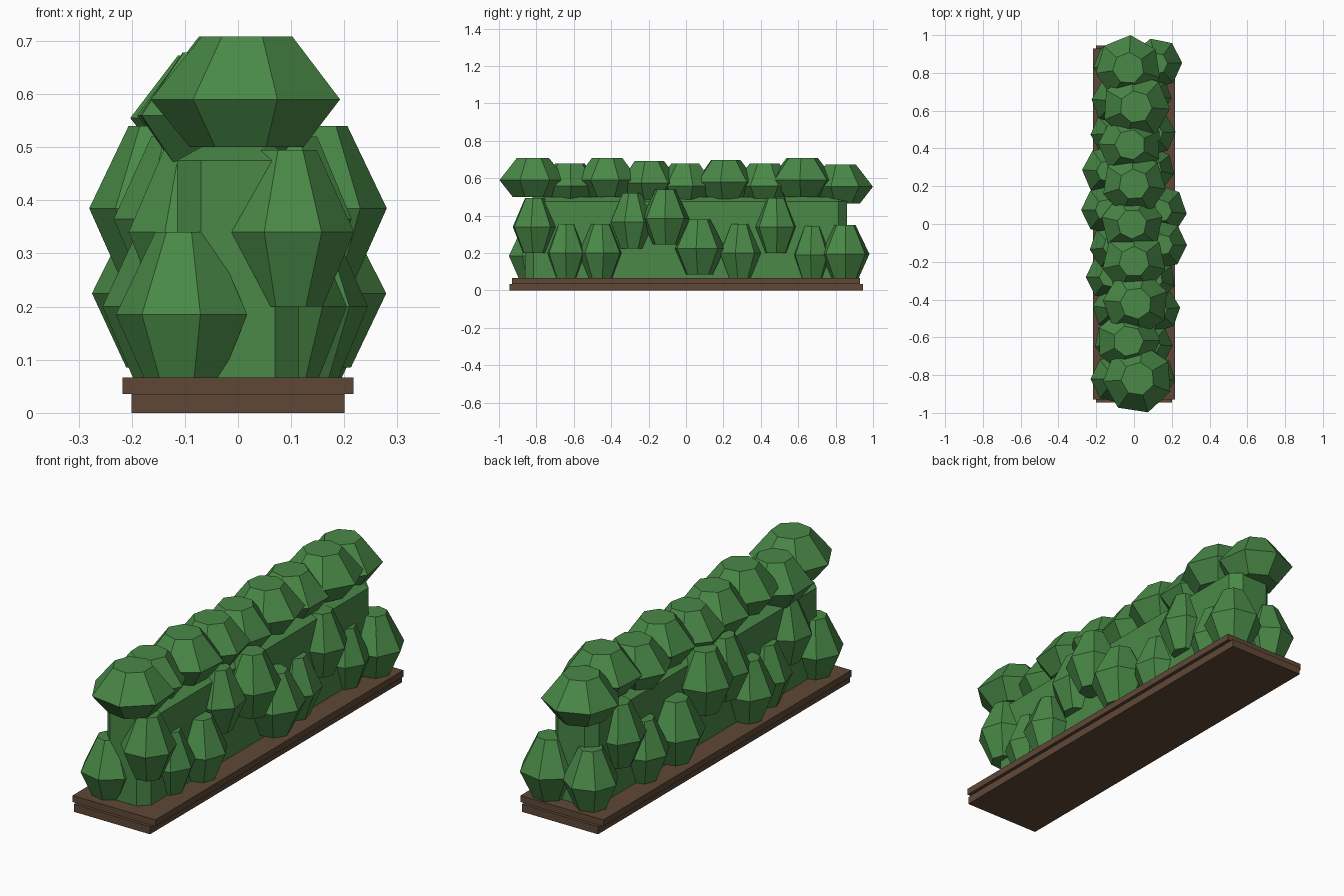
import bpy, bmesh
from math import radians, sin, cos, tau

cube = bpy.data.objects.get("Cube")
if cube:
    bpy.data.objects.remove(cube, do_unlink=True)


def material(name, colour):
    m = bpy.data.materials.new(name)
    m.use_nodes = True
    m.diffuse_color = (*colour, 1)
    m.node_tree.nodes["Principled BSDF"].inputs["Base Color"].default_value = (*colour, 1)
    return m


leaf = material("leaf green", (0.067, 0.25, 0.063))
wood = material("planter brown", (0.115, 0.064, 0.037))


def finish(name, bm, mat):
    bmesh.ops.recalc_face_normals(bm, faces=bm.faces)
    mesh = bpy.data.meshes.new(name)
    bm.to_mesh(mesh)
    bm.free()
    mesh.materials.append(mat)
    ob = bpy.data.objects.new(name, mesh)
    bpy.context.collection.objects.link(ob)
    return ob


def loft(name, rings, mat):
    """Skin a stack of equal-sized point rings and cap both ends."""
    bm = bmesh.new()
    loops = [[bm.verts.new(p) for p in ring] for ring in rings]
    n = len(loops[0])
    for a, b in zip(loops, loops[1:]):
        for i in range(n):
            j = (i + 1) % n
            bm.faces.new((a[i], a[j], b[j], b[i]))
    bm.faces.new(loops[0])
    bm.faces.new(loops[-1])
    return finish(name, bm, mat)


def slab(name, hx, hy, z0, z1):
    rect = [(-hx, -hy), (hx, -hy), (hx, hy), (-hx, hy)]
    return loft(name, [[(x, y, z) for x, y in rect] for z in (z0, z1)], wood)


def octagon(hx, hy, c, z):
    return [(x, y, z) for x, y in (
        (c - hx, -hy), (hx - c, -hy), (hx, c - hy), (hx, hy - c),
        (hx - c, hy), (c - hx, hy), (-hx, hy - c), (-hx, c - hy))]


def clump(name, x, y, z, r, phase, up, down, top, bottom):
    """Seven-sided faceted leaf clump, widest at height z."""
    angles = [radians(phase - 90) + tau * i / 7 for i in range(7)]
    rings = [[(x + r * k * cos(a), y + r * k * sin(a), z + dz) for a in angles]
             for dz, k in ((-down, bottom), (0, 1), (up, top))]
    return loft(name, rings, leaf)


# Planter base: two stacked boards
slab("base_board", 0.2, 0.945, 0, 0.036)
slab("base_lip", 0.217, 0.93, 0.036, 0.067)

# Inner hedge body with chamfered corners and top edge
loft("hedge_core", [octagon(0.115, 0.86, 0.045, 0.067),
                    octagon(0.115, 0.86, 0.045, 0.475),
                    octagon(0.07, 0.815, 0.025, 0.5)], leaf)

# Crown clumps along the ridge: x, y, widest height, radius, phase
crown = [
    (0.02, -0.82, 0.59, 0.185, 17), (-0.03, -0.62, 0.56, 0.17, 40),
    (0.01, -0.42, 0.59, 0.175, 8), (0, -0.2, 0.575, 0.17, 25),
    (-0.01, 0, 0.56, 0.165, 0), (0, 0.21, 0.58, 0.17, 30),
    (-0.02, 0.42, 0.56, 0.17, 12), (0.01, 0.62, 0.59, 0.18, 35),
    (-0.03, 0.825, 0.555, 0.175, 22)]
for i, (x, y, z, r, p) in enumerate(crown):
    clump(f"crown_clump_{i + 1}", x, y, z, r, p, 0.118, 0.09, 0.48, 0.6)

# Side clumps: x, y, widest height, radius, phase
left = [
    (0.095, -0.81, 0.34, 0.125, 30), (0.09, -0.64, 0.2, 0.115, 37),
    (0.125, -0.455, 0.2, 0.12, 45), (0.1, -0.29, 0.365, 0.12, 20),
    (0.15, -0.11, 0.385, 0.13, 38), (0.14, 0.07, 0.225, 0.14, 32),
    (0.095, 0.29, 0.2, 0.12, 26), (0.1, 0.48, 0.34, 0.12, 42),
    (0.09, 0.675, 0.19, 0.11, 34), (0.12, 0.85, 0.195, 0.135, 40)]
right = [
    (-0.1, -0.82, 0.185, 0.13, 13), (-0.09, -0.62, 0.34, 0.12, 28),
    (-0.1, -0.45, 0.2, 0.12, 5), (-0.13, -0.28, 0.2, 0.125, 13),
    (-0.11, -0.12, 0.365, 0.125, 20), (-0.15, 0.075, 0.385, 0.13, 13),
    (-0.14, 0.28, 0.225, 0.135, 10), (-0.11, 0.48, 0.2, 0.12, 16),
    (-0.1, 0.65, 0.34, 0.125, 8), (-0.09, 0.84, 0.19, 0.125, 18)]
for side, clumps in (("left", left), ("right", right)):
    for i, (x, y, z, r, p) in enumerate(clumps):
        clump(f"{side}_side_clump_{i + 1}", x, y, z, r, p, 0.155, 0.14, 0.43, 0.52)
